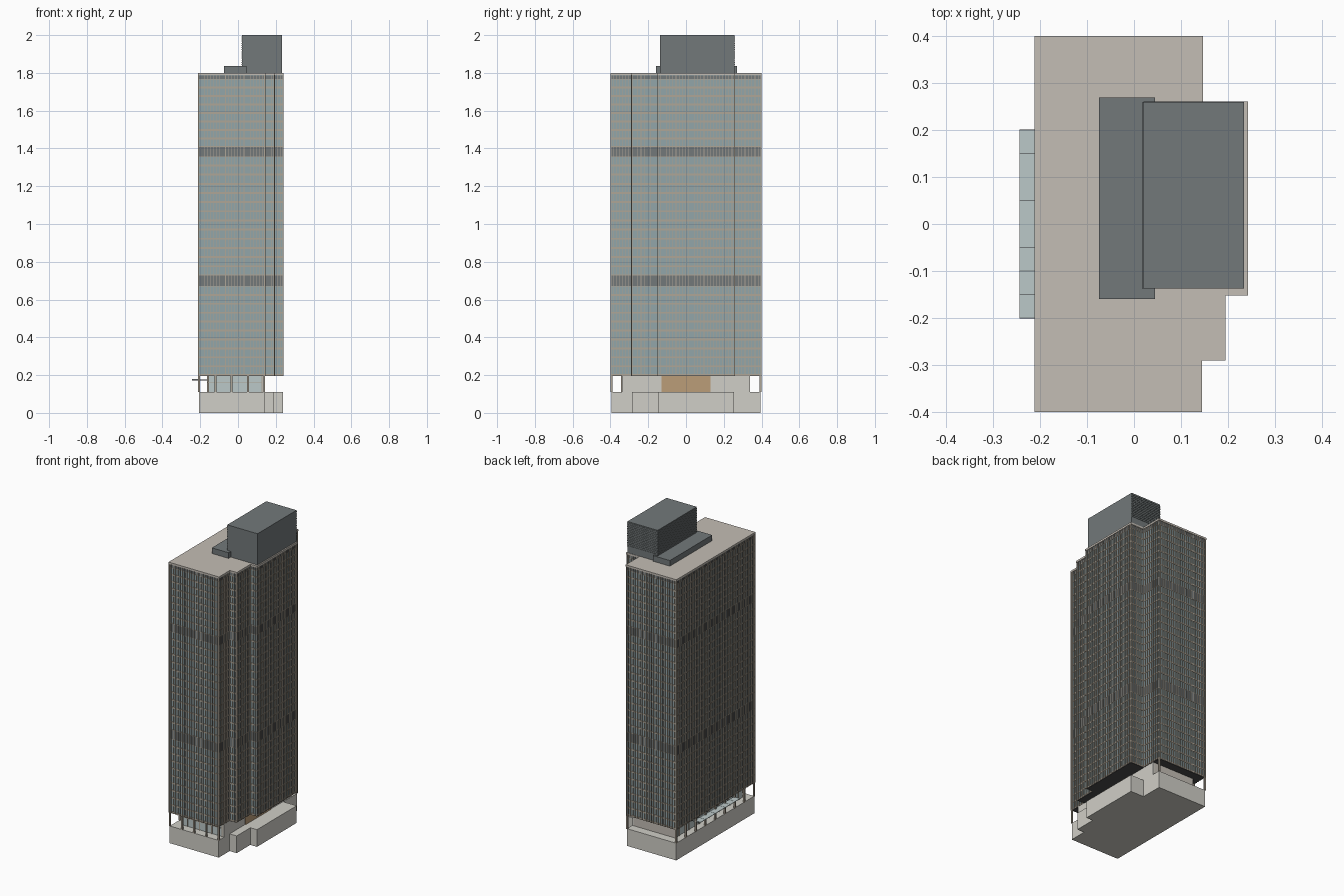
import bpy, bmesh
from mathutils import Vector

if "Cube" in bpy.data.objects:
    bpy.data.objects.remove(bpy.data.objects["Cube"])

# Stepped plan of the tower, counter-clockwise
PLAN = [Vector(p) for p in [(-.212, -.4), (.145, -.4), (.145, -.29), (.195, -.29), (.195, -.152),
                            (.242, -.152), (.242, .26), (.147, .26), (.147, .4), (-.212, .4)]]


def mat(name, r, g, b):
    m = bpy.data.materials.new(name)
    m.diffuse_color = (r, g, b, 1)
    m.use_nodes = True
    m.node_tree.nodes["Principled BSDF"].inputs["Base Color"].default_value = m.diffuse_color
    return m


def finish(name, bm, material):
    bmesh.ops.recalc_face_normals(bm, faces=bm.faces)
    me = bpy.data.meshes.new(name)
    bm.to_mesh(me)
    bm.free()
    me.materials.append(material)
    ob = bpy.data.objects.new(name, me)
    bpy.context.collection.objects.link(ob)
    return ob


def normal(a, b):
    d = (b - a).normalized()
    return Vector((d.y, -d.x))


def inset_plan(d):
    out = []
    for i, p in enumerate(PLAN):
        n = normal(PLAN[i - 1], p) + normal(p, PLAN[(i + 1) % len(PLAN)])
        out.append(p - n * d)
    return out


def prisms(name, inset, spans, material):
    bm = bmesh.new()
    for z0, z1 in spans:
        lo = [bm.verts.new((p.x, p.y, z0)) for p in inset_plan(inset)]
        f = bm.faces.new(lo)
        up = bmesh.ops.extrude_face_region(bm, geom=[f], use_keep_orig=True)
        bmesh.ops.translate(bm, verts=[v for v in up["geom"] if isinstance(v, bmesh.types.BMVert)],
                            vec=(0, 0, z1 - z0))
    return finish(name, bm, material)


def boxes(name, items, material):
    bm = bmesh.new()
    for x0, x1, y0, y1, z0, z1 in items:
        vs = bmesh.ops.create_cube(bm, size=1)["verts"]
        for v in vs:
            v.co = ((x0 + x1) / 2 + v.co.x * (x1 - x0), (y0 + y1) / 2 + v.co.y * (y1 - y0),
                    (z0 + z1) / 2 + v.co.z * (z1 - z0))
    return finish(name, bm, material)


concrete = mat("pale_stone", .63, .62, .57)
roof_mat = mat("roof_stone", .55, .51, .46)
glass = mat("blue_grey_glass", .29, .38, .40)
clear = mat("pale_glass", .50, .58, .58)
tan = mat("tan_metal", .43, .38, .31)
dark = mat("dark_metal", .17, .19, .195)
black = mat("soffit_black", .07, .07, .07)
wood = mat("wood", .50, .34, .19)

# Podium
prisms("podium", .005, [(0, .11)], concrete)

# Lobby: glass front and left, stone right and back, wood panel
boxes("lobby_glass", [(-.16, .13, -.34, .33, .11, .196)], clear)
boxes("lobby_right_wall", [(.13, .14, -.325, -.13, .11, .196), (.13, .14, .13, .34, .11, .196),
                           (.13, .14, -.34, -.325, .11, .196)], concrete)
boxes("lobby_back_wall", [(-.16, .13, .33, .34, .11, .196)], roof_mat)
boxes("lobby_wood_wall", [(.13, .144, -.13, .13, .11, .196)], wood)
frames = [(x - .003, x + .003, -.344, -.34, .11, .196) for x in (-.157, -.119, -.033, .053, .127)]
frames += [(-.164, -.16, y / 100 - .003, y / 100 + .003, .11, .196) for y in range(-30, 31, 10)]
frames += [(-.16, .13, -.343, -.34, .16, .164), (-.163, -.16, -.34, .33, .16, .164)]
boxes("lobby_frames", frames, tan)

# Columns on the open terrace
spots = [(-.206 + i * .0863, -.394) for i in range(5)]
spots += [(-.206, -.394 + i * .0985) for i in range(1, 9)] + [(.139, .394)]
boxes("columns", [(x - .005, x + .005, y - .005, y + .005, .11, .197) for x, y in spots], tan)

# Glass entrance canopy on the left side
edges = [-.2, -.15, -.1, -.05, .05, .15, .2]
boxes("canopy_glass", [(-.243, -.2, a + .0008, b - .0008, .176, .179)
                       for a, b in zip(edges, edges[1:])], clear)
boxes("canopy_ribs", [(-.243, -.164, y - .001, y + .001, .172, .176) for y in edges], dark)

# Tower body
prisms("tower_soffit", .006, [(.194, .2)], black)
prisms("tower_glass", .006, [(.2, 1.79)], glass)
prisms("roof_slab", 0, [(1.788, 1.8)], roof_mat)

# Floor lines between the service bands
bands = [(.672, .728), (1.358, 1.408), (1.768, 1.786)]
floors, z = [(.196, .206)], .2
for (b0, b1), n in zip(bands, (10, 13, 8)):
    step = (b0 - z) / n
    floors += [(z + step * i - .005, z + step * i + .005) for i in range(1, n)]
    floors += [(b0 - .004, b0), (b1, b1 + .004)]
    z = b1
prisms("floor_lines", .0038, floors[:-1], tan)
prisms("service_bands", .0042, bands, dark)

# Vertical fins along every facade, with wider piers at each corner
fins = []
for i, a in enumerate(PLAN):
    b = PLAN[(i + 1) % len(PLAN)]
    n, length = normal(a, b), (b - a).length
    count = max(2, round(length / .0166))
    for k in range(1, count):
        c = a.lerp(b, k / count) - n * .0035
        w = .0018 if k % 3 == 0 else .0011
        hx = .0035 if abs(n.x) > .5 else w
        hy = .0035 if abs(n.y) > .5 else w
        fins.append((c.x - hx, c.x + hx, c.y - hy, c.y + hy, .196, 1.789))
boxes("facade_fins", fins, tan)
boxes("corner_piers", [(p.x - .003, p.x + .003, p.y - .003, p.y + .003, .196, 1.789)
                       for p in inset_plan(.0035)], tan)

# Rooftop plant rooms
boxes("plant_room", [(.02, .234, -.137, .258, 1.8, 2.0)], dark)
boxes("low_plant_room", [(-.074, .045, -.159, .269, 1.8, 1.836)], dark)
slats = []
for i in range(14):
    z = 1.842 + i * .0112
    slats += [(.0175, .02, -.137, .258, z, z + .005), (.02, .234, .258, .2605, z, z + .005)]
boxes("plant_louvres", slats, dark)
